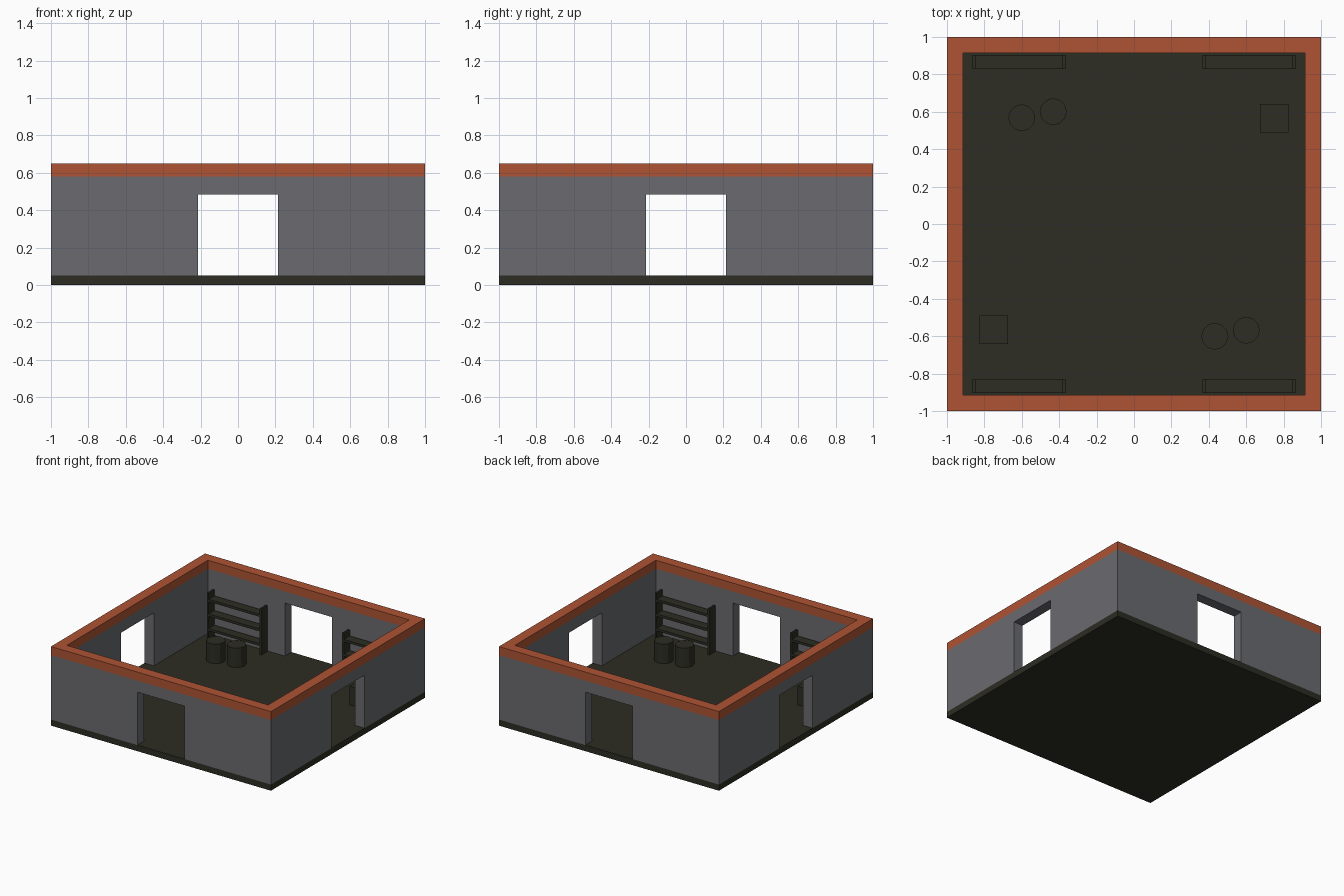
import bpy, bmesh
from mathutils import Matrix, Vector

if "Cube" in bpy.data.objects:
    bpy.data.objects.remove(bpy.data.objects["Cube"])


def material(name, rgb):
    m = bpy.data.materials.new(name)
    m.diffuse_color = (*rgb, 1)
    m.use_nodes = True
    m.node_tree.nodes["Principled BSDF"].inputs["Base Color"].default_value = m.diffuse_color
    return m


GREY = material("wall_grey", (0.145, 0.147, 0.162))
RUST = material("rust_orange", (0.42, 0.087, 0.034))
DARK = material("dark_olive", (0.026, 0.026, 0.017))


def finish(name, bm, mat):
    me = bpy.data.meshes.new(name)
    bm.to_mesh(me)
    bm.free()
    if mat:
        me.materials.append(mat)
    ob = bpy.data.objects.new(name, me)
    bpy.context.collection.objects.link(ob)
    return ob


def add_box(bm, lo, hi):
    lo, hi = Vector(lo), Vector(hi)
    bmesh.ops.create_cube(bm, size=1, matrix=Matrix.Translation((lo + hi) / 2) @ Matrix.Diagonal((*(hi - lo), 1)))


def box(name, lo, hi, mat=None):
    bm = bmesh.new()
    add_box(bm, lo, hi)
    return finish(name, bm, mat)


def carve(ob, cutters):
    for c in cutters:
        mod = ob.modifiers.new("cut", 'BOOLEAN')
        mod.operation, mod.solver, mod.object = 'DIFFERENCE', 'EXACT', c
        bpy.context.view_layer.objects.active = ob
        bpy.ops.object.modifier_apply(modifier=mod.name)
        bpy.data.objects.remove(c)


FLOOR, TRIM, TOP = 0.05, 0.58, 0.65   # height levels
IN = 0.915                            # inner face of the walls
DOOR, DOOR_TOP = 0.215, 0.485

# Floor slab
box("floor", (-1, -1, 0), (1, 1, FLOOR), DARK)

# Four walls with a doorway in each side
walls = box("walls", (-1, -1, FLOOR), (1, 1, TRIM), GREY)
carve(walls, [
    box("room_cutter", (-IN, -IN, -0.5), (IN, IN, 1)),
    box("door_cutter_x", (-2, -DOOR, -0.5), (2, DOOR, DOOR_TOP)),
    box("door_cutter_y", (-DOOR, -2, -0.5), (DOOR, 2, DOOR_TOP)),
])

# Coloured band on top of the walls
trim = box("wall_trim", (-1, -1, TRIM), (1, 1, TOP), RUST)
carve(trim, [box("trim_cutter", (-IN, -IN, -0.5), (IN, IN, 1))])


# Shelf racks: two end panels and three boards
def rack(name, cx, cy):
    bm = bmesh.new()
    w, d, t = 0.248, 0.0375, 0.016
    for x0 in (cx - w, cx + w - t):
        add_box(bm, (x0, cy - d, FLOOR), (x0 + t, cy + d, 0.43))
    for z in (0.13, 0.25, 0.37):
        add_box(bm, (cx - w + t, cy - d, z - 0.01), (cx + w - t, cy + d, z + 0.01))
    finish(name, bm, DARK)


for sx, side in ((-1, "left"), (1, "right")):
    for sy, end in ((-1, "front"), (1, "back")):
        rack(f"shelf_rack_{end}_{side}", sx * 0.615, sy * 0.8665)


# Barrels and crates, repeated in opposite corners
def barrel(name, x, y, h=0.16):
    bm = bmesh.new()
    bmesh.ops.create_cone(bm, cap_ends=True, segments=12, radius1=0.072, radius2=0.072, depth=h,
                          matrix=Matrix.Translation((x, y, FLOOR + h / 2)))
    finish(name, bm, DARK)


for s, corner in ((1, "back"), (-1, "front")):
    barrel(f"barrel_outer_{corner}", -0.6 * s, 0.568 * s)
    barrel(f"barrel_inner_{corner}", -0.432 * s, 0.6 * s)
    cx, cy, r = 0.75 * s, 0.565 * s, 0.077
    box(f"crate_{corner}", (cx - r, cy - r, FLOOR), (cx + r, cy + r, FLOOR + 2 * r), DARK)
